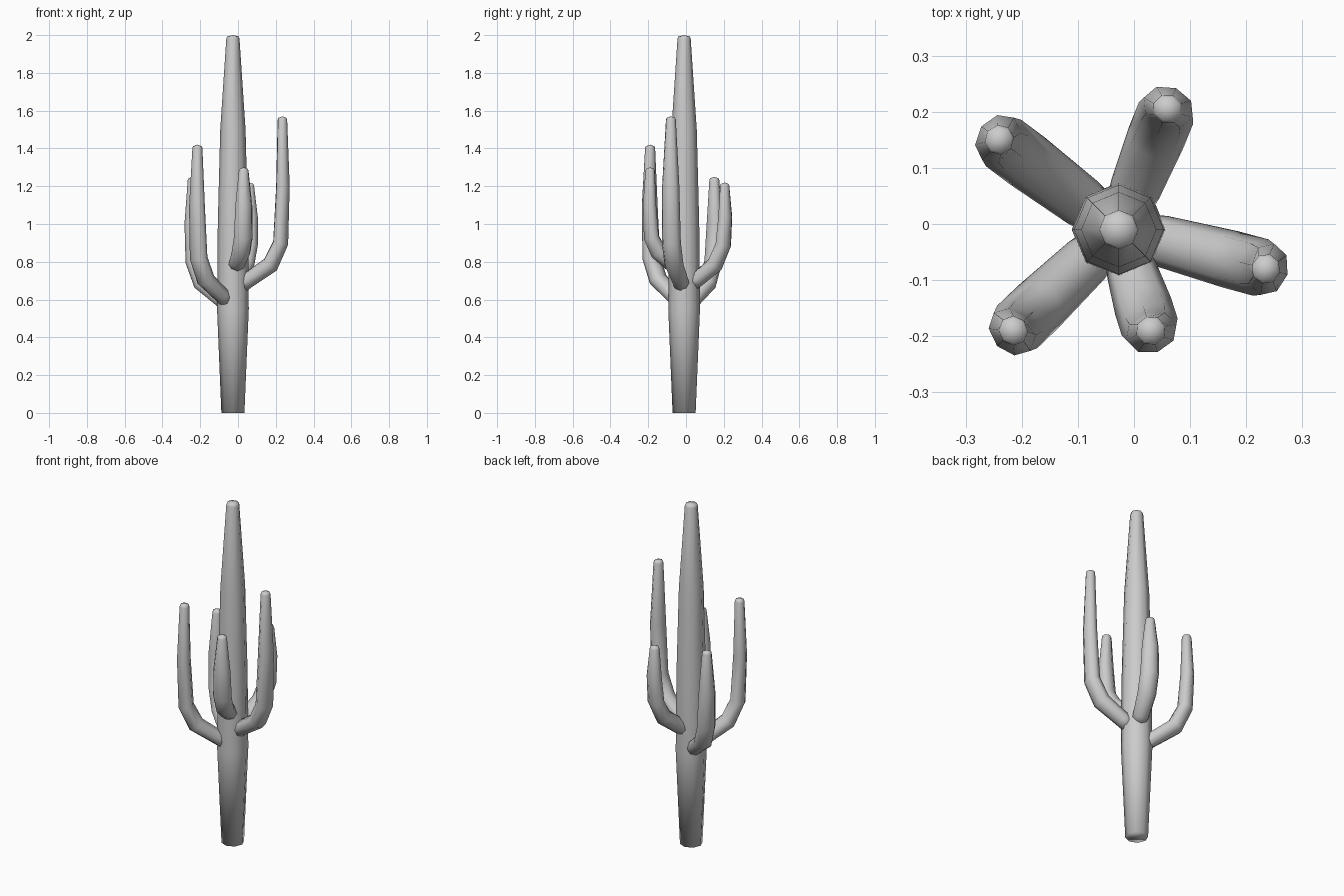
import bpy, bmesh, math
from mathutils import Vector

if "Cube" in bpy.data.objects:
    bpy.data.objects.remove(bpy.data.objects["Cube"], do_unlink=True)

GREY = (0.6, 0.6, 0.6, 1)
mat = bpy.data.materials.new("plain grey")
mat.use_nodes = True
mat.diffuse_color = GREY
mat.node_tree.nodes["Principled BSDF"].inputs["Base Color"].default_value = GREY

SIDES = 8
AXIS = Vector((-0.027, -0.01, 0))


def sweep(name, path, radii, side):
    """Loft octagonal rings along a path; radii are (in-plane, sideways)."""
    bm = bmesh.new()
    rings = []
    for i, p in enumerate(path):
        before, after = path[max(i - 1, 0)], path[min(i + 1, len(path) - 1)]
        d_in = (p - before).normalized()
        d_out = (after - p).normalized()
        normal = side.cross((d_in + d_out).normalized())
        a, b = radii[i]
        rings.append([bm.verts.new(p + normal * a * math.cos(t) + side * b * math.sin(t))
                      for t in (math.tau * k / SIDES for k in range(SIDES))])
    for low, high in zip(rings, rings[1:]):
        for k in range(SIDES):
            n = (k + 1) % SIDES
            bm.faces.new((low[k], low[n], high[n], high[k]))
    bm.faces.new(rings[0][::-1])
    # Slightly domed tip
    top = bm.verts.new(path[-1] + Vector((0, 0, 0.008)))
    for k in range(SIDES):
        bm.faces.new((rings[-1][k], rings[-1][(k + 1) % SIDES], top))
    bmesh.ops.recalc_face_normals(bm, faces=bm.faces)
    for f in bm.faces:
        f.smooth = True
    mesh = bpy.data.meshes.new(name)
    bm.to_mesh(mesh)
    bm.free()
    mesh.materials.append(mat)
    bpy.context.collection.objects.link(bpy.data.objects.new(name, mesh))


# Trunk: swelling above the foot, tapering to the tip
profile = [(0, 0.061), (0.55, 0.084), (1.0, 0.08), (1.5, 0.067), (1.98, 0.035), (1.992, 0.031)]
sweep("trunk", [AXIS + Vector((0, 0, z)) for z, r in profile],
      [(r, r) for z, r in profile], Vector((0, 1, 0)))


def arm(name, x, y, base, elbow, tip):
    """Arm leaving the trunk at base height, bending upright at elbow height."""
    out = Vector((x, y, 0)) - AXIS
    reach = out.length
    out.normalize()
    rise = elbow - base
    points = [(0.04, base - 0.12 * rise), (0.08, base + 0.05 * rise),
              (reach * 0.76, base + 0.45 * rise), (reach * 0.965, elbow),
              (reach + 0.003, elbow + 0.45 * (tip - elbow)),
              (reach, tip - 0.018), (reach, tip - 0.008)]
    radii = [(0.036, 0.04), (0.042, 0.046), (0.046, 0.052), (0.042, 0.052),
             (0.037, 0.047), (0.026, 0.027), (0.022, 0.023)]
    sweep(name, [AXIS + out * r + Vector((0, 0, z)) for r, z in points],
          radii, Vector((-out.y, out.x, 0)))


arm("left_arm", 0.235, -0.08, 0.69, 0.90, 1.57)
arm("front_right_arm", -0.215, -0.19, 0.61, 0.82, 1.42)
arm("front_arm", 0.03, -0.19, 0.79, 0.93, 1.30)
arm("back_right_arm", -0.24, 0.15, 0.59, 0.80, 1.25)
arm("back_arm", 0.06, 0.205, 0.70, 0.89, 1.22)
